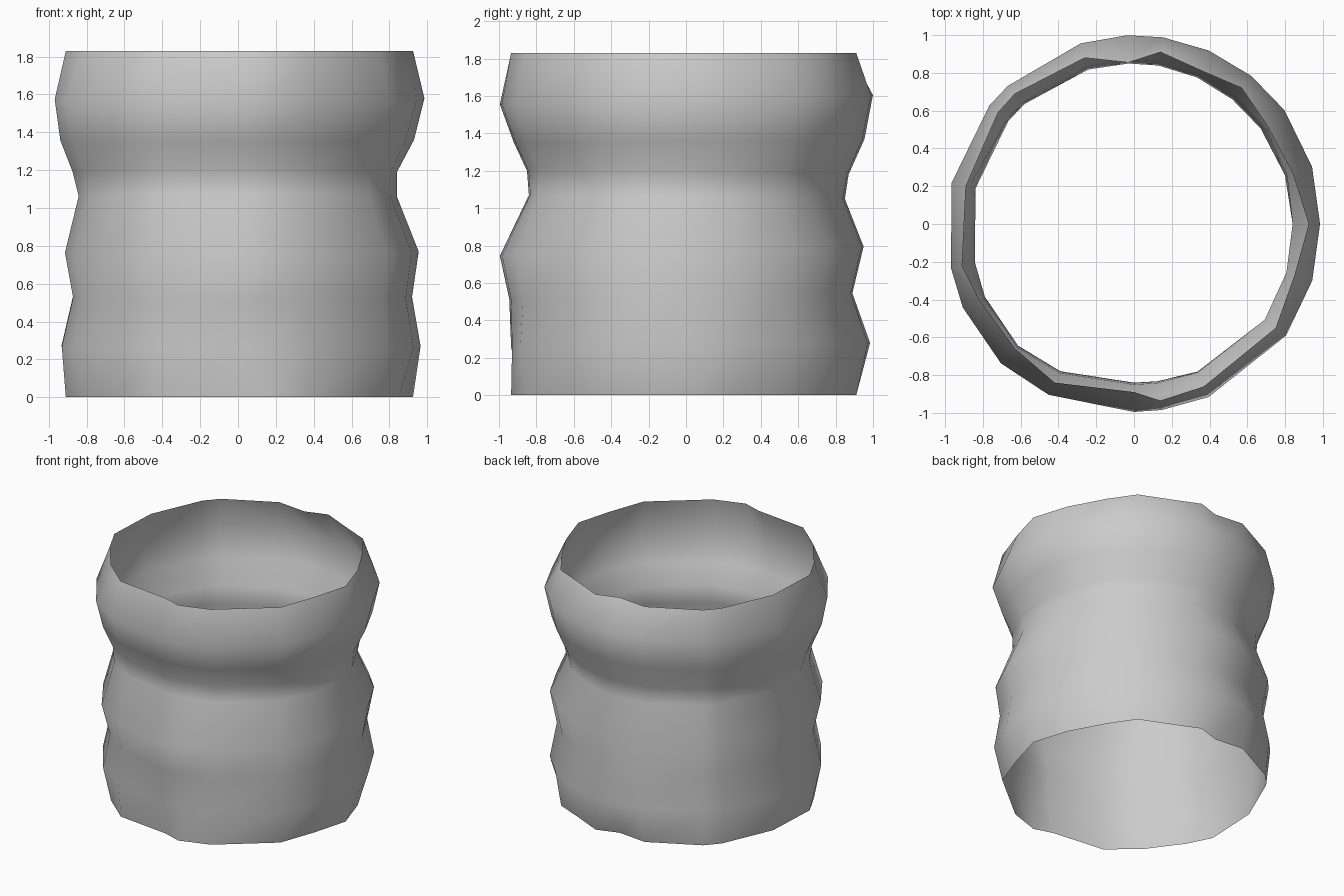
import bpy, bmesh, math

# Outline shared by the top and bottom openings (x, y), anticlockwise
RIM = [(0.925, 0), (0.84, 0.27), (0.70, 0.53), (0.57, 0.72), (0.35, 0.815),
       (0.14, 0.91), (-0.03, 0.855), (-0.26, 0.88), (-0.63, 0.69), (-0.72, 0.59),
       (-0.89, 0.2), (-0.91, -0.22), (-0.82, -0.40), (-0.63, -0.66), (-0.42, -0.84),
       (0, -0.89), (0.14, -0.935), (0.37, -0.86), (0.75, -0.55), (0.85, -0.27)]

# Inner rings: height, back-to-front tilt, radii every 45 degrees from +x
RINGS = [
    (0.27, 0.01, [0.965, 0.96, 0.985, 0.96, 0.955, 0.97, 0.935, 0.99]),
    (0.53, 0.015, [0.92, 0.91, 0.89, 0.91, 0.89, 0.92, 0.945, 0.95]),
    (0.77, 0.025, [0.955, 0.96, 0.95, 0.95, 0.93, 0.98, 0.995, 0.98]),
    (1.06, -0.01, [0.84, 0.84, 0.85, 0.86, 0.86, 0.89, 0.84, 0.86]),
    (1.19, -0.01, [0.84, 0.87, 0.87, 0.87, 0.90, 0.90, 0.85, 0.86]),
    (1.36, 0.01, [0.93, 0.95, 0.955, 0.95, 0.965, 0.97, 0.92, 0.93]),
    (1.58, 0.025, [0.985, 1.00, 1.00, 0.99, 0.99, 1.02, 0.995, 1.00]),
]
HEIGHT = 1.83


def radius_at(radii, angle):
    """Blend smoothly between the eight measured directions."""
    t = (angle % math.tau) / (math.tau / 8)
    i = int(t) % 8
    f = t - int(t)
    f = f * f * (3 - 2 * f)
    return radii[i] * (1 - f) + radii[(i + 1) % 8] * f


bm = bmesh.new()
n = len(RIM)
angles = [math.atan2(y, x) for x, y in RIM]
loops = [[bm.verts.new((x, y, 0)) for x, y in RIM]]
for z, tilt, radii in RINGS:
    ring = []
    for a in angles:
        r = radius_at(radii, a)
        ring.append(bm.verts.new((r * math.cos(a), r * math.sin(a), z + tilt * math.sin(a))))
    loops.append(ring)
loops.append([bm.verts.new((x, y, HEIGHT)) for x, y in RIM])

# Thin open wall between neighbouring rings
for low, high in zip(loops, loops[1:]):
    for i in range(n):
        j = (i + 1) % n
        bm.faces.new((low[i], low[j], high[j], high[i])).smooth = True

mesh = bpy.data.meshes.new("rugged_tube")
bm.to_mesh(mesh)
bm.free()
tube = bpy.data.objects.new("rugged_tube", mesh)
bpy.context.collection.objects.link(tube)
